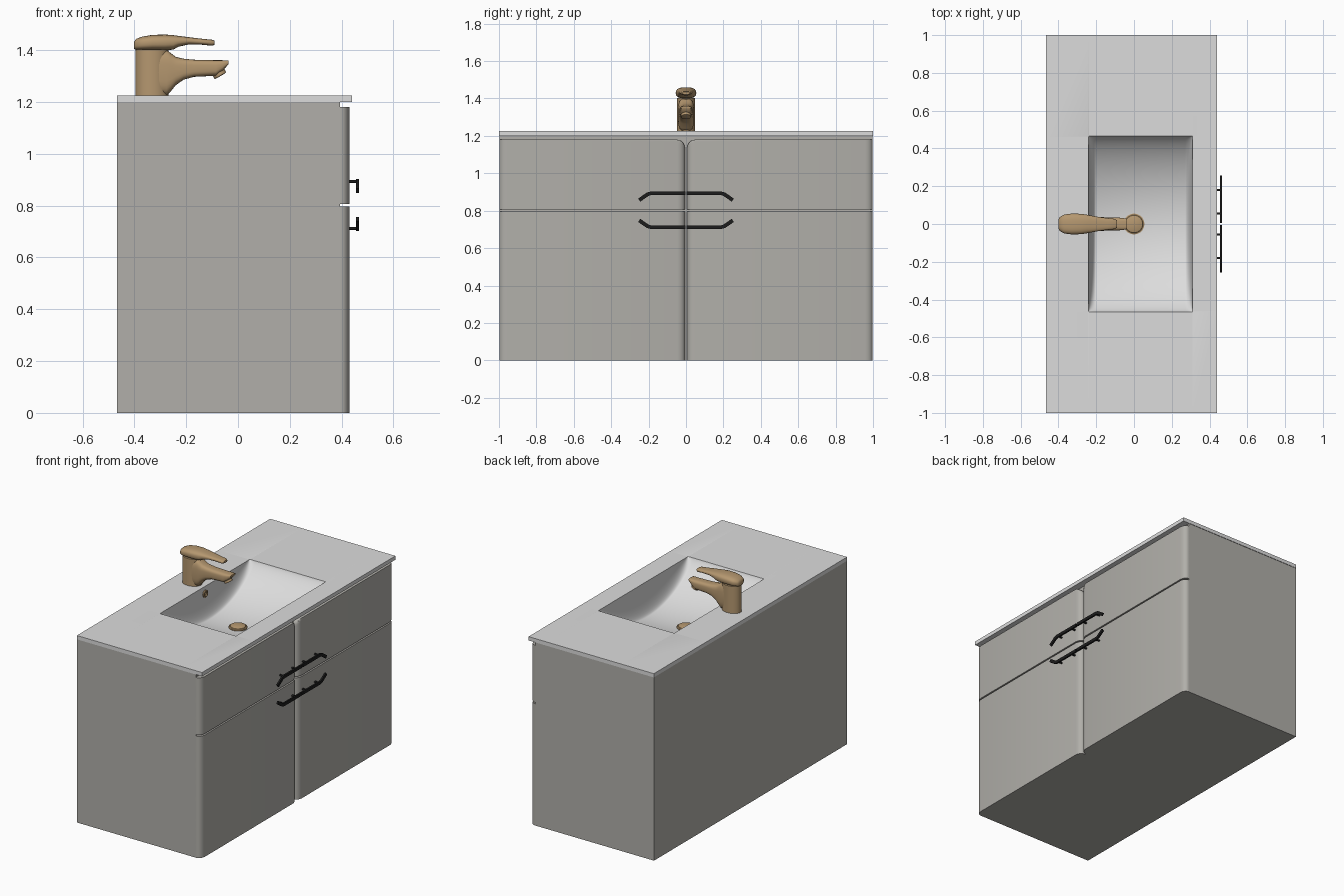
import bpy, bmesh, math
from mathutils import Matrix, Vector

if "Cube" in bpy.data.objects:
    bpy.data.objects.remove(bpy.data.objects["Cube"])


def material(name, rgb):
    m = bpy.data.materials.new(name)
    m.diffuse_color = (*rgb, 1)
    m.use_nodes = True
    m.node_tree.nodes["Principled BSDF"].inputs["Base Color"].default_value = m.diffuse_color
    return m


GREY = material("cabinet grey", (0.44, 0.43, 0.40))
WHITE = material("basin white", (0.72, 0.72, 0.72))
BRASS = material("brushed bronze", (0.46, 0.31, 0.16))
BLACK = material("handle black", (0.012, 0.012, 0.012))


def finish(bm, name, mat, angle=35, recalc=True):
    if recalc:
        bmesh.ops.recalc_face_normals(bm, faces=bm.faces[:])
    me = bpy.data.meshes.new(name)
    bm.to_mesh(me)
    bm.free()
    me.materials.append(mat)
    ob = bpy.data.objects.new(name, me)
    bpy.context.collection.objects.link(ob)
    bpy.ops.object.select_all(action='DESELECT')
    ob.select_set(True)
    bpy.context.view_layer.objects.active = ob
    bpy.ops.object.shade_smooth_by_angle(angle=math.radians(angle))
    return ob


def loft(name, rings, mat, angle=35):
    """Skin a list of equal-length closed rings and cap both ends."""
    bm = bmesh.new()
    vs = [[bm.verts.new(p) for p in r] for r in rings]
    n = len(vs[0])
    for a, b in zip(vs, vs[1:]):
        for i in range(n):
            j = (i + 1) % n
            bm.faces.new((a[i], a[j], b[j], b[i]))
    bm.faces.new(vs[0])
    bm.faces.new(vs[-1])
    return finish(bm, name, mat, angle)


def lathe(name, profile, mat, matrix, sx=1.0, sy=1.0, n=40):
    """Round part from (radius, height) points along local z."""
    rings = []
    for r, h in profile:
        rings.append([matrix @ Vector((r * sx * math.cos(2 * math.pi * i / n),
                                       r * sy * math.sin(2 * math.pi * i / n), h))
                      for i in range(n)])
    return loft(name, rings, mat)


# Cabinet body, open under the counter so the basin can hang inside
bm = bmesh.new()
bmesh.ops.create_cube(bm, size=1)
for v in bm.verts:
    v.co = Vector((-0.037 + v.co.x * 0.86, v.co.y * 1.996, 0.6 + v.co.z * 1.2))
bmesh.ops.delete(bm, geom=[f for f in bm.faces if f.normal.z > 0.9], context='FACES_ONLY')
finish(bm, "cabinet_body", GREY, recalc=False)

# Counter with a sunken basin: a grid whose heights follow the bowl
X0, X1, Y0, Y1 = -0.24, 0.31, -0.465, 0.465
TOP, DEPTH, R = 1.225, 0.205, 0.04


def bowl(x, y):
    t = max(0.0, min(x - X0, X1 - x)) / R
    g = math.sqrt(max(0.0, 1 - (1 - min(t, 1)) ** 2))
    s = min(1.0, abs(y) / Y1)
    return TOP - DEPTH * g * max(0.0, 1 - s ** 2) ** 0.75


side = [R * (1 - math.cos(math.pi / 2 * i / 12)) for i in range(13)]
xs = [-0.467] + [X0 + d for d in side] + [0.035] + [X1 - d for d in reversed(side)] + [0.44]
ys = [-1.0] + [-Y1 * math.cos(math.pi * i / 48) for i in range(49)] + [1.0]
bm = bmesh.new()
grid = [[bm.verts.new((x, y, bowl(x, y))) for y in ys] for x in xs]
for i in range(len(xs) - 1):
    for j in range(len(ys) - 1):
        bm.faces.new((grid[i][j], grid[i + 1][j], grid[i + 1][j + 1], grid[i][j + 1]))
rim = [e for e in bm.edges if e.is_boundary]
new = bmesh.ops.extrude_edge_only(bm, edges=rim)["geom"]
for v in new:
    if isinstance(v, bmesh.types.BMVert):
        v.co.z = 1.2
bmesh.ops.recalc_face_normals(bm, faces=bm.faces[:])
bm.normal_update()
bm.faces.ensure_lookup_table()
if bm.faces[0].normal.z < 0:
    bmesh.ops.reverse_faces(bm, faces=bm.faces[:])
finish(bm, "counter_and_basin", WHITE, recalc=False)

# Underside of the counter overhang
bm = bmesh.new()
bm.faces.new([bm.verts.new(p) for p in
              ((0.39, -1, 1.2), (0.39, 1, 1.2), (0.44, 1, 1.2), (0.44, -1, 1.2))])
finish(bm, "counter_underside", WHITE, recalc=False)


# Door and drawer fronts with eased vertical edges
def front(name, s, z0, z1, round_top):
    a, b, r = 0.006, 0.998, 0.045
    outline = [(b, z0), (b, z1)]
    if round_top:
        for i in range(9):
            t = math.pi / 2 * i / 8
            outline.append((a + r - r * math.sin(t), z1 - r + r * math.cos(t)))
    else:
        outline.append((a, z1))
    outline.append((a, z0))
    rings = []
    for x, inset in ((0.391, 0), (0.402, 0), (0.412, 0.004), (0.421, 0.013), (0.427, 0.025), (0.43, 0.04)):
        rings.append([(x, s * min(max(y, a + inset), b - inset), z) for y, z in outline])
    loft(name, rings, GREY, 40)


# Flat bent pull handle with two posts
def handle(name, s, flip):
    def zf(z):
        return 1.605 - z if flip else z
    path = [Vector(p) for p in ((0.004, 0.893), (0.188, 0.893), (0.205, 0.888), (0.25, 0.857))]
    rings = []
    for i, p in enumerate(path):
        t = (path[min(i + 1, 3)] - path[max(i - 1, 0)]).normalized()
        n = Vector((-t.y, t.x)) * 0.010
        u, d = p + n, p - n
        rings.append([(0.456, s * u.x, zf(u.y)), (0.467, s * u.x, zf(u.y)),
                      (0.467, s * d.x, zf(d.y)), (0.456, s * d.x, zf(d.y))])
    loft(name, rings, BLACK)
    for k, y in enumerate((0.055, 0.18)):
        m = Matrix.Translation((0.428, s * y, zf(0.893))) @ Matrix.Rotation(math.pi / 2, 4, 'Y')
        lathe(f"{name}_post_{k}", [(0.006, 0), (0.006, 0.03)], BLACK, m, n=12)


for s, label in ((-1, "left"), (1, "right")):
    front(f"lower_door_{label}", s, 0.0, 0.797, False)
    front(f"upper_drawer_{label}", s, 0.806, 1.18, True)
    handle(f"upper_handle_{label}", s, False)
    handle(f"lower_handle_{label}", s, True)


# Tap: round column, lofted spout and lever
def section(x, z0, z1, w, power, n=32):
    ring = []
    for i in range(n):
        c, q = math.cos(2 * math.pi * i / n), math.sin(2 * math.pi * i / n)
        ring.append((x, w * math.copysign(abs(c) ** power, c),
                     (z0 + z1) / 2 + (z1 - z0) / 2 * math.copysign(abs(q) ** power, q)))
    return ring


lathe("tap_column", [(1, 1.22), (1, 1.402)], BRASS, Matrix.Translation((-0.332, 0, 0)), 0.063, 0.048)
spout = [(-0.33, 1.226, 1.40, .044), (-0.275, 1.226, 1.40, .043), (-0.26, 1.24, 1.389, .042),
         (-0.24, 1.265, 1.374, .040), (-0.21, 1.286, 1.367, .038), (-0.17, 1.297, 1.363, .036),
         (-0.085, 1.301, 1.361, .034), (-0.06, 1.32, 1.361, .032), (-0.036, 1.346, 1.359, .027)]
loft("tap_spout", [section(*p, 0.6) for p in spout], BRASS, 45)
lever = [(-0.401, 1.405, 1.432, .022), (-0.394, 1.401, 1.443, .036), (-0.37, 1.40, 1.452, .050),
         (-0.33, 1.40, 1.459, .055), (-0.28, 1.40, 1.46, .054), (-0.25, 1.402, 1.458, .049),
         (-0.23, 1.413, 1.455, .045), (-0.19, 1.422, 1.450, .038), (-0.14, 1.421, 1.444, .031),
         (-0.10, 1.417, 1.440, .027), (-0.09, 1.421, 1.436, .019)]
loft("tap_lever", [section(*p, 0.75) for p in lever], BRASS, 45)
lathe("tap_aerator", [(0.026, 0), (0.026, 0.03), (0.02, 0.032)], BRASS,
      Matrix.Translation((-0.083, 0, 1.328)) @ Matrix.Rotation(math.radians(150), 4, 'Y'), n=28)

# Drain plug and overflow ring
lathe("drain", [(0.055, 0), (0.055, 0.012), (0.048, 0.014), (0.046, 0.018), (0.03, 0.023), (0.008, 0.025)],
      BRASS, Matrix.Translation((0, 0, 1.015)))
lathe("overflow_ring", [(0.024, 0), (0.024, 0.008), (0.018, 0.011), (0.013, 0.010), (0.012, 0.004)], BRASS,
      Matrix.Translation((-0.241, 0, 1.178)) @ Matrix.Rotation(math.pi / 2, 4, 'Y'), n=28)
